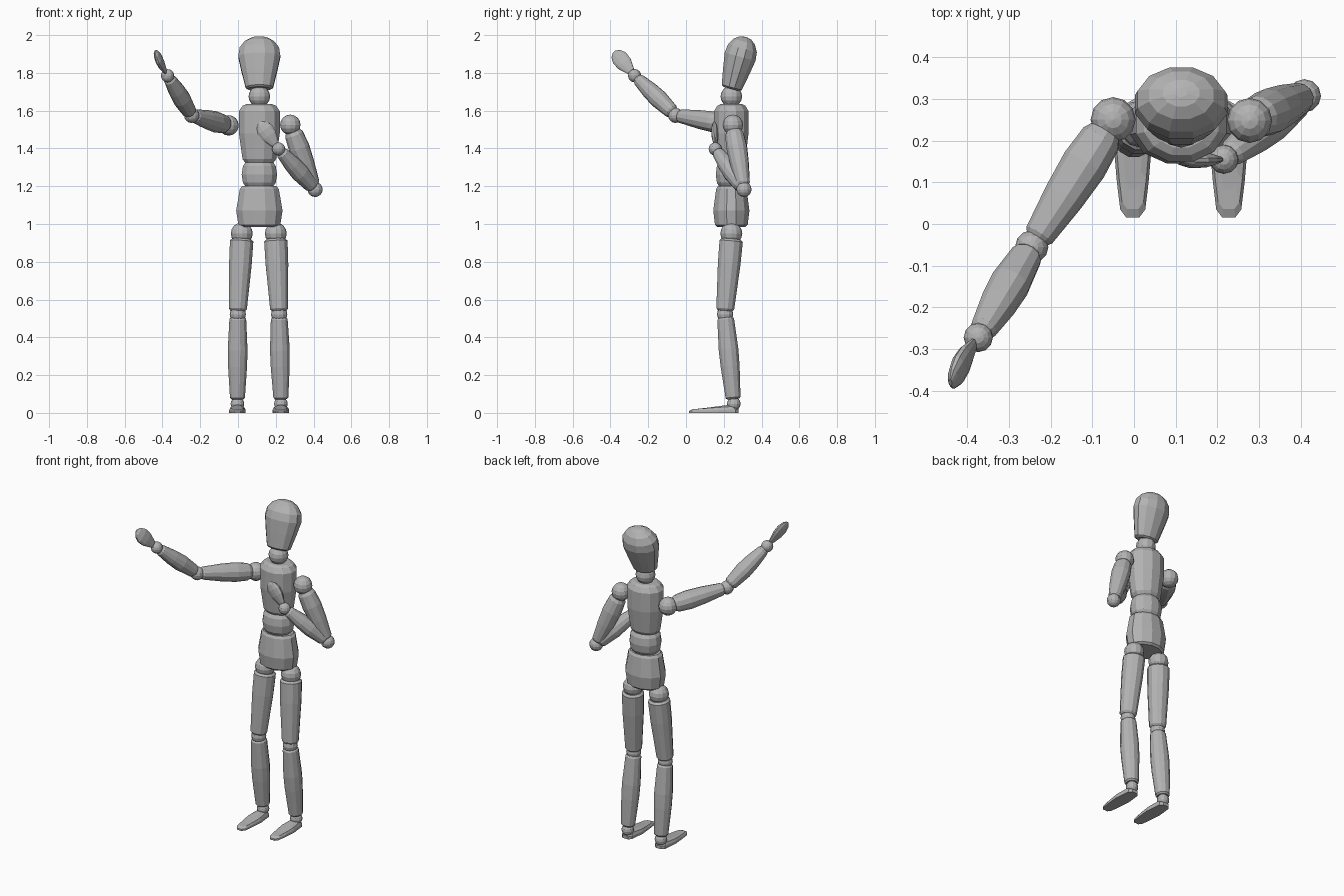
import bpy
import bmesh
from math import cos, sin, pi
from mathutils import Vector, Matrix

cube = bpy.data.objects.get("Cube")
if cube:
    bpy.data.objects.remove(cube, do_unlink=True)

# One plain grey for the whole figure
GREY = (0.45, 0.45, 0.45, 1)
mat = bpy.data.materials.new("plain grey")
mat.use_nodes = True
mat.diffuse_color = GREY
shader = mat.node_tree.nodes["Principled BSDF"]
shader.inputs["Base Color"].default_value = GREY
shader.inputs["Roughness"].default_value = 0.6


def finish(name, bm):
    bmesh.ops.recalc_face_normals(bm, faces=bm.faces)
    mesh = bpy.data.meshes.new(name)
    bm.to_mesh(mesh)
    bm.free()
    mesh.materials.append(mat)
    obj = bpy.data.objects.new(name, mesh)
    bpy.context.collection.objects.link(obj)
    return obj


def skin(name, loops):
    """Bridge equal loops of points and cap both ends."""
    bm = bmesh.new()
    rows = [[bm.verts.new(p) for p in loop] for loop in loops]
    n = len(rows[0])
    for low, high in zip(rows, rows[1:]):
        for i in range(n):
            j = (i + 1) % n
            bm.faces.new((low[i], low[j], high[j], high[i]))
    bm.faces.new(rows[0])
    bm.faces.new(rows[-1])
    return finish(name, bm)


def turned(name, start, end, profile, depth=1.0, wide=(1, 0, 0), n=12):
    """Turn a (position, radius) profile around the line start-end."""
    a, b = Vector(start), Vector(end)
    axis = (b - a).normalized()
    u = Vector(wide)
    u = (u - axis * u.dot(axis)).normalized()
    v = axis.cross(u) * depth
    turns = [2 * pi * (i + 0.5) / n for i in range(n)]
    return skin(name, [[a.lerp(b, t) + (u * cos(w) + v * sin(w)) * r for w in turns]
                       for t, r in profile])


def ball(name, centre, radius, height=1.0):
    bm = bmesh.new()
    bmesh.ops.create_uvsphere(bm, u_segments=12, v_segments=8, radius=radius,
                              matrix=Matrix.Translation(centre) @ Matrix.Diagonal((1, 1, height, 1)))
    return finish(name, bm)


# Head and trunk
MX, MY = 0.113, 0.24
turned("head", (MX, MY, 1.715), (MX, 0.315, 1.99),
       [(0, 0.062), (0.03, 0.075), (0.35, 0.098), (0.62, 0.115), (0.78, 0.108),
        (0.91, 0.08), (0.98, 0.045), (1, 0.015)], depth=0.76)
ball("neck", (MX, MY, 1.675), 0.057)
turned("chest", (MX, MY, 1.325), (MX, MY, 1.635),
       [(0, 0.078), (0.06, 0.092), (0.5, 0.112), (0.88, 0.112), (0.97, 0.092), (1, 0.07)],
       depth=0.84)
turned("waist", (MX, MY, 1.19), (MX, MY, 1.335),
       [(0, 0.07), (0.2, 0.09), (0.5, 0.097), (0.8, 0.09), (1, 0.07)], depth=0.88)
turned("pelvis", (MX, MY, 0.985), (MX, MY, 1.2),
       [(0, 0.1), (0.05, 0.115), (0.4, 0.127), (0.93, 0.107), (1, 0.095)], depth=0.78)

# Limb profiles
THIGH = [(0, 0.052), (0.03, 0.064), (0.35, 0.062), (0.97, 0.049), (1, 0.04)]
SHIN = [(0, 0.036), (0.03, 0.046), (0.4, 0.054), (0.6, 0.052), (0.98, 0.041), (1, 0.033)]
UPPER_ARM = [(0, 0.04), (0.06, 0.05), (0.3, 0.056), (0.6, 0.05), (0.96, 0.037), (1, 0.028)]
FOREARM = [(0, 0.028), (0.05, 0.039), (0.4, 0.049), (0.65, 0.045), (0.96, 0.033), (1, 0.025)]
HAND = [(0, 0.012), (0.12, 0.024), (0.45, 0.044), (0.7, 0.046), (0.9, 0.032), (1, 0.01)]


def foot(name, x):
    # Half outline from heel to toe, mirrored; the top slopes down to the toe
    half = [(0.278, 0.018), (0.262, 0.034), (0.17, 0.044), (0.1, 0.038), (0.035, 0.03), (0.016, 0.016)]
    outline = [(w, y) for y, w in half] + [(-w, y) for y, w in reversed(half)]
    return skin(name, [[(x + w * s, 0.15 + (y - 0.15) * s, h * (0.55 + 1.7 * y))
                        for w, y in outline]
                       for s, h in ((1, 0), (1, 0.018), (0.85, 0.034), (0.5, 0.04))])


def leg(side, hip, knee, ankle):
    ball(side + "_hip", (hip, 0.24, 0.95), 0.058)
    turned(side + "_thigh", (hip, 0.24, 0.92), (knee, 0.207, 0.54), THIGH)
    ball(side + "_knee", (knee, 0.207, 0.522), 0.043)
    turned(side + "_shin", (knee, 0.209, 0.508), (ankle, 0.25, 0.073), SHIN)
    ball(side + "_ankle", (ankle, 0.253, 0.048), 0.036)
    foot(side + "_foot", ankle)


def arm(side, shoulder, elbow, wrist, tip, palm_width):
    s, e, w, t = map(Vector, (shoulder, elbow, wrist, tip))
    ball(side + "_shoulder", s, 0.054)
    turned(side + "_upper_arm", s.lerp(e, 0.1), s.lerp(e, 0.94), UPPER_ARM, wide=(0, 0.3, 1))
    ball(side + "_elbow", e, 0.04)
    turned(side + "_forearm", e.lerp(w, 0.06), e.lerp(w, 0.93), FOREARM, wide=(0, 0.3, 1))
    ball(side + "_wrist", w, 0.035)
    turned(side + "_hand", w.lerp(t, 0.1), t, HAND, depth=0.42, wide=palm_width)


leg("right", 0.02, -0.001, -0.003)
leg("left", 0.2, 0.218, 0.227)

# Right arm raised, left arm bent across the chest
arm("right", (-0.05, 0.25, 1.522), (-0.245, -0.055, 1.575), (-0.373, -0.272, 1.785),
    (-0.44, -0.38, 1.912), (0, 0.77, 0.64))
arm("left", (0.277, 0.248, 1.525), (0.408, 0.307, 1.183), (0.215, 0.155, 1.397),
    (0.115, 0.152, 1.538), (0.8, 0, 0.6))
